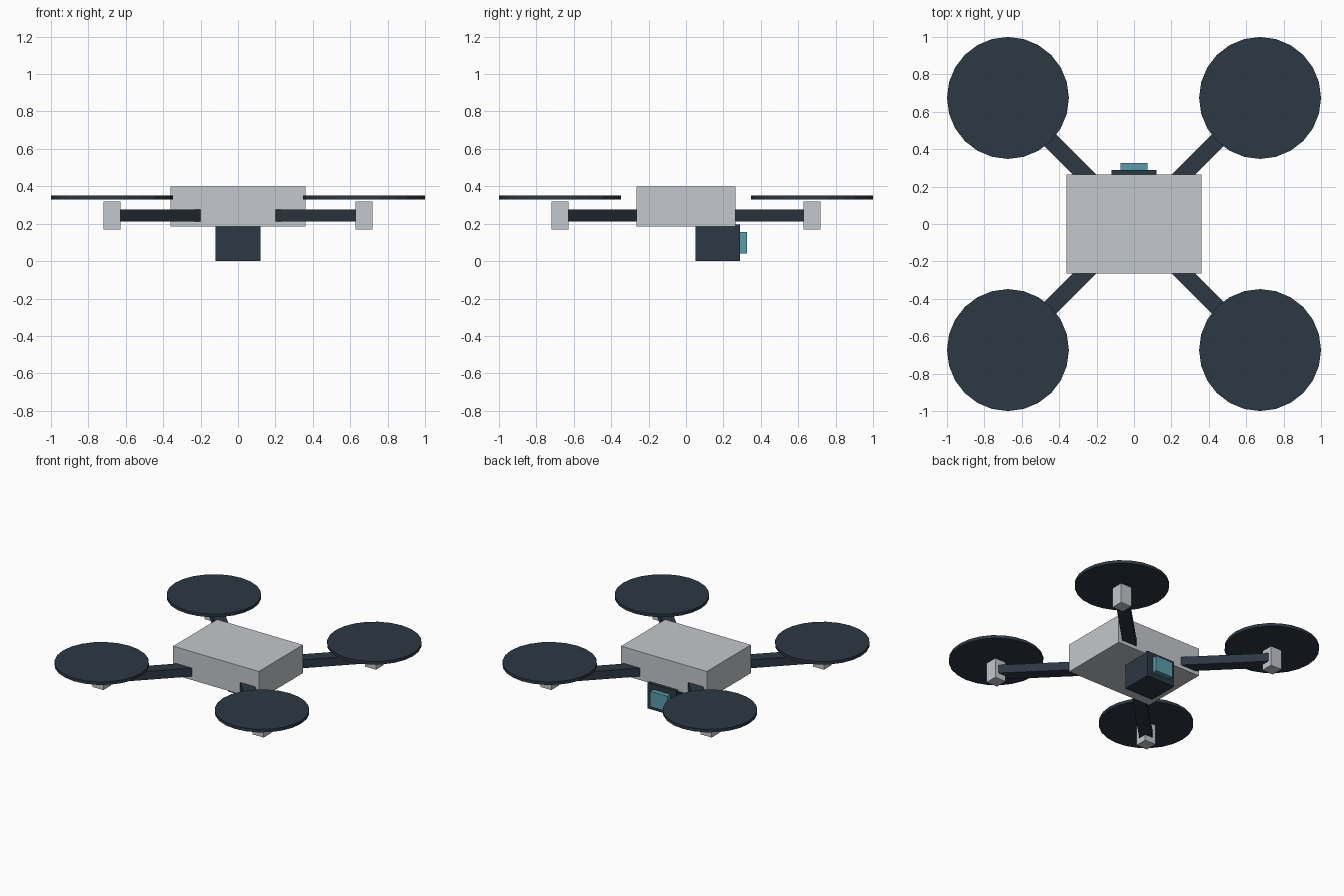
import bpy, bmesh, math
from mathutils import Matrix

if "Cube" in bpy.data.objects:
    bpy.data.objects.remove(bpy.data.objects["Cube"])


def srgb(r, g, b):
    f = lambda c: c / 12.92 if c <= 0.04045 else ((c + 0.055) / 1.055) ** 2.4
    return (f(r / 255), f(g / 255), f(b / 255), 1)


def material(name, rgb):
    m = bpy.data.materials.new(name)
    m.diffuse_color = srgb(*rgb)
    m.use_nodes = True
    m.node_tree.nodes["Principled BSDF"].inputs["Base Color"].default_value = m.diffuse_color
    return m


GREY = material("light grey", (196, 199, 204))
DARK = material("dark slate", (45, 55, 66))
TEAL = material("teal glass", (90, 156, 172))


def finish(name, bm, mat):
    bmesh.ops.recalc_face_normals(bm, faces=bm.faces)
    me = bpy.data.meshes.new(name)
    bm.to_mesh(me)
    bm.free()
    me.materials.append(mat)
    ob = bpy.data.objects.new(name, me)
    bpy.context.collection.objects.link(ob)
    return ob


def box(name, lo, hi, mat, matrix=Matrix()):
    bm = bmesh.new()
    bmesh.ops.create_cube(bm, size=1)
    for v in bm.verts:
        v.co = [a + (b - a) * (c + 0.5) for a, b, c in zip(lo, hi, v.co)]
    bm.transform(matrix)
    return finish(name, bm, mat)


def disc(name, x, y, z0, z1, radius, mat):
    bm = bmesh.new()
    bmesh.ops.create_cone(bm, cap_ends=True, segments=24, radius1=radius, radius2=radius,
                          depth=z1 - z0, matrix=Matrix.Translation((x, y, (z0 + z1) / 2)))
    return finish(name, bm, mat)


# Body, camera and lens
box("body", (-0.36, -0.265, 0.185), (0.36, 0.265, 0.4), GREY)
box("camera_housing", (-0.12, 0.05, 0), (0.12, 0.288, 0.196), DARK)
box("camera_lens", (-0.073, 0.28, 0.04), (0.073, 0.325, 0.157), TEAL)

# Four diagonal arms, each with a motor and a rotor disc
P = 0.674
for sx, side in ((-1, "left"), (1, "right")):
    for sy, end in ((-1, "front"), (1, "back")):
        tag = f"{end}_{side}"
        turn = Matrix.Rotation(math.atan2(sy, sx), 4, 'Z')
        box("arm_" + tag, (0.28, -0.045, 0.212), (P * math.sqrt(2), 0.045, 0.276), DARK, turn)
        x, y = sx * P, sy * P
        box("motor_" + tag, (x - 0.046, y - 0.046, 0.168), (x + 0.046, y + 0.046, 0.32), GREY)
        disc("rotor_" + tag, x, y, 0.329, 0.352, 0.326, DARK)
